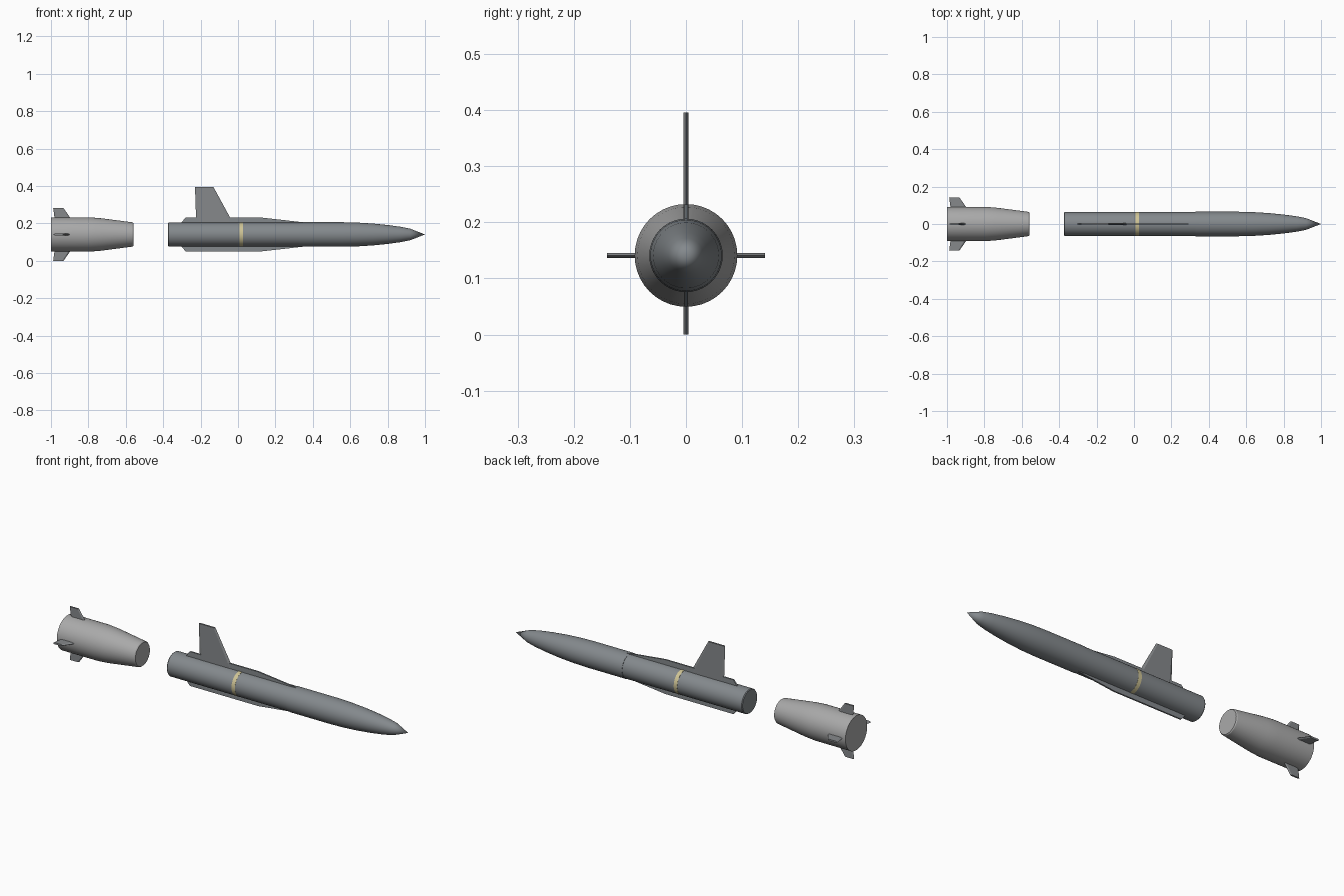
import bpy, bmesh, math
from mathutils import Matrix

if "Cube" in bpy.data.objects:
    bpy.data.objects.remove(bpy.data.objects["Cube"])

AXIS = 0.141   # height of the missile centreline
SIDES = 40


def material(name, rgb):
    m = bpy.data.materials.new(name)
    m.use_nodes = True
    m.diffuse_color = (*rgb, 1)
    m.node_tree.nodes["Principled BSDF"].inputs["Base Color"].default_value = (*rgb, 1)
    return m


body_grey = material("blue grey", (0.23, 0.25, 0.265))
booster_grey = material("light grey", (0.40, 0.40, 0.40))
fin_grey = material("fin grey", (0.24, 0.25, 0.26))
yellow = material("pale yellow", (0.62, 0.55, 0.30))


def finish(name, bm, mat, smooth=True):
    bmesh.ops.recalc_face_normals(bm, faces=bm.faces)
    mesh = bpy.data.meshes.new(name)
    bm.to_mesh(mesh)
    bm.free()
    mesh.materials.append(mat)
    ob = bpy.data.objects.new(name, mesh)
    bpy.context.collection.objects.link(ob)
    if smooth:
        bpy.ops.object.select_all(action='DESELECT')
        ob.select_set(True)
        bpy.context.view_layer.objects.active = ob
        bpy.ops.object.shade_smooth_by_angle(angle=math.radians(30))
    return ob


def lathe(name, profile, mat, closed=False):
    """Turn (x, radius) points about the centreline."""
    bm = bmesh.new()
    verts = [bm.verts.new((x, 0, r)) for x, r in profile]
    pairs = list(zip(verts, verts[1:]))
    if closed:
        pairs.append((verts[-1], verts[0]))
    edges = [bm.edges.new(p) for p in pairs]
    bmesh.ops.spin(bm, geom=verts + edges, cent=(0, 0, 0), axis=(1, 0, 0),
                   angle=math.tau, steps=SIDES, use_duplicate=False)
    bmesh.ops.remove_doubles(bm, verts=bm.verts, dist=0.0001)
    bmesh.ops.translate(bm, verts=bm.verts, vec=(0, 0, AXIS))
    return finish(name, bm, mat)


def fin(name, root, tip, angle, thick, mat, bevel=0.12):
    """Blade between two chords (rear x, front x, radius), sharp fore and aft."""
    bm = bmesh.new()
    rings = []
    for rear, front, r in (root, tip):
        c = front - rear
        h = thick / 2
        section = [(rear, 0), (rear + bevel * c, h), (front - bevel * c, h),
                   (front, 0), (front - bevel * c, -h), (rear + bevel * c, -h)]
        rings.append([bm.verts.new((x, y, r)) for x, y in section])
    for ring in rings:
        bm.faces.new(ring)
    low, high = rings
    for i in range(len(low)):
        j = (i + 1) % len(low)
        bm.faces.new((low[i], low[j], high[j], high[i]))
    turn = Matrix.Translation((0, 0, AXIS)) @ Matrix.Rotation(angle, 4, 'X')
    bmesh.ops.transform(bm, matrix=turn, verts=bm.verts)
    return finish(name, bm, mat, smooth=False)


# Rear and middle body tube, then the ogive nose
lathe("body_tube", [(-0.375, 0), (-0.375, 0.061), (-0.371, 0.064),
                    (0.33, 0.064), (0.33, 0)], body_grey)
lathe("nose", [(0.33, 0), (0.33, 0.0655), (0.56, 0.0655), (0.64, 0.0635),
               (0.72, 0.0585), (0.80, 0.0505), (0.87, 0.041),
               (0.92, 0.031), (1.0, 0)], body_grey)

# Painted ring
lathe("yellow_band", [(0.007, 0.063), (0.007, 0.0648),
                      (0.027, 0.0648), (0.027, 0.063)], yellow, closed=True)

# Separated booster
lathe("booster", [(-1.0, 0), (-1.0, 0.0915), (-0.79, 0.0915), (-0.73, 0.0865),
                  (-0.565, 0.065), (-0.56, 0.061), (-0.56, 0)], booster_grey)

# Four booster tail fins
for i, side in enumerate(("top", "right", "bottom", "left")):
    fin("booster_fin_" + side, (-0.98, -0.89, 0.08), (-0.988, -0.933, 0.141),
        i * math.pi / 2, 0.009, fin_grey)

# Tall upright wing
fin("upright_wing", (-0.223, -0.02, 0.05), (-0.23, -0.132, 0.255), 0, 0.009, fin_grey, 0.08)

# Long strakes above and below: drawn as a side outline given thickness
outline = [(-0.31, 0.055), (-0.28, 0.091), (0.12, 0.091), (0.36, 0.064), (0.36, 0.055)]
for name, sign in (("top_strake", 1), ("bottom_strake", -1)):
    bm = bmesh.new()
    face = bm.faces.new([bm.verts.new((x, -0.004, AXIS + sign * r)) for x, r in outline])
    out = bmesh.ops.extrude_face_region(bm, geom=[face])
    moved = [v for v in out["geom"] if isinstance(v, bmesh.types.BMVert)]
    bmesh.ops.translate(bm, verts=moved, vec=(0, 0.008, 0))
    finish(name, bm, body_grey, smooth=False)
